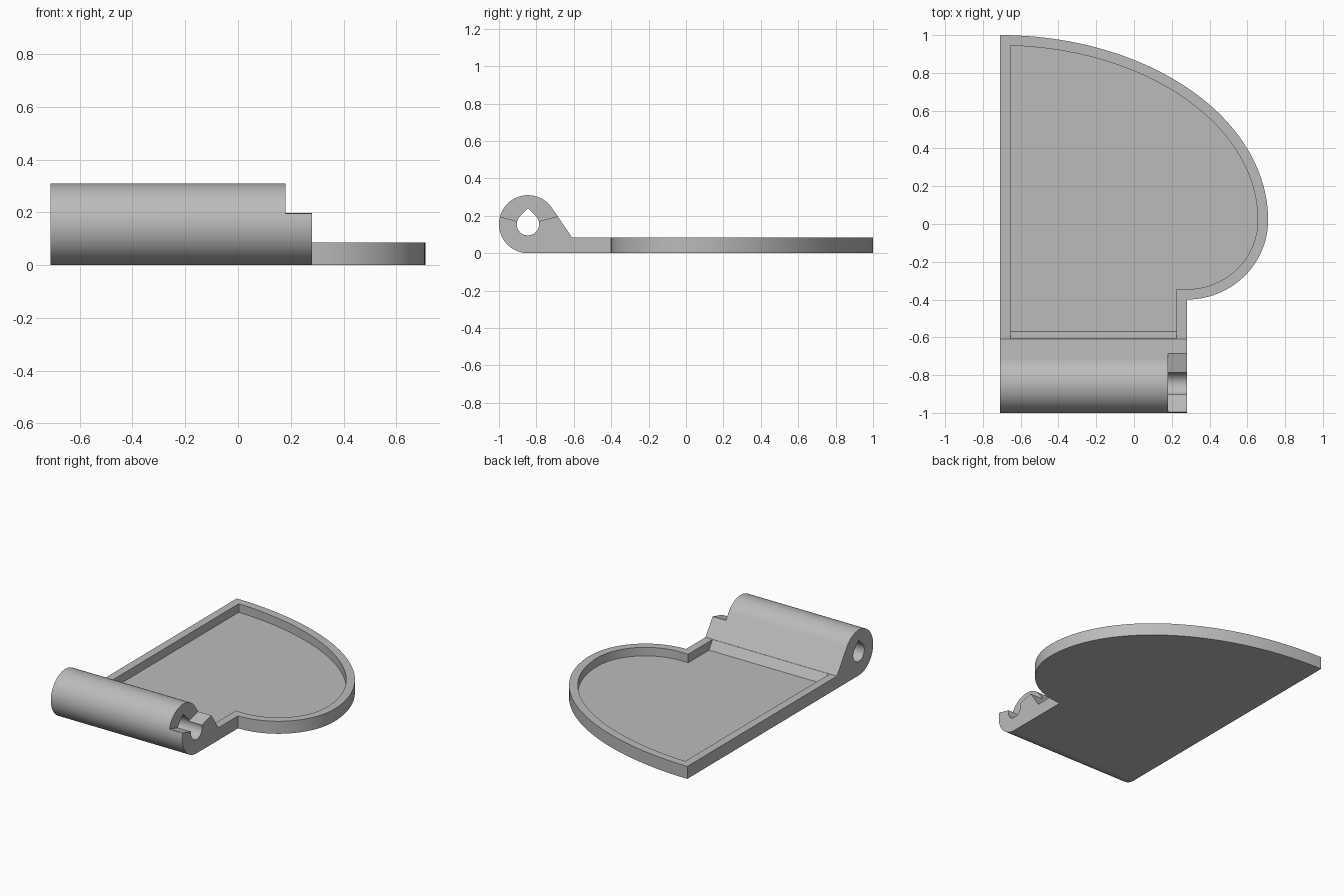
import bpy, bmesh
from math import sin, cos, pi, radians

if "Cube" in bpy.data.objects:
    bpy.data.objects.remove(bpy.data.objects["Cube"], do_unlink=True)

HALF_W = 0.71            # half width of the tray
NECK_X = 0.28            # side of the hinge neck
RIM_Z, FLOOR_Z = 0.085, 0.027
WALL = 0.055
PIN_Y, PIN_Z, KNUCKLE_R, HOLE_R = -0.845, 0.155, 0.155, 0.06

grey = bpy.data.materials.new("plain grey")
grey.use_nodes = True
colour = (0.5, 0.5, 0.5, 1)
grey.diffuse_color = colour
grey.node_tree.nodes["Principled BSDF"].inputs["Base Color"].default_value = colour


def arc(cx, cy, rx, ry, start, end, steps):
    """Points along an elliptical arc, angles in degrees."""
    angles = [radians(start + (end - start) * i / steps) for i in range(steps + 1)]
    return [(cx + rx * cos(a), cy + ry * sin(a)) for a in angles]


def prism(name, points, low, high, axis):
    """Extrude a closed outline along x (points are y, z) or z (points are x, y)."""
    bm = bmesh.new()
    place = (lambda p, h: (h, p[0], p[1])) if axis == "x" else (lambda p, h: (p[0], p[1], h))
    face = bm.faces.new([bm.verts.new(place(p, low)) for p in points])
    grown = bmesh.ops.extrude_face_region(bm, geom=[face])["geom"]
    shift = (high - low, 0, 0) if axis == "x" else (0, 0, high - low)
    bmesh.ops.translate(bm, vec=shift, verts=[g for g in grown if isinstance(g, bmesh.types.BMVert)])
    bmesh.ops.recalc_face_normals(bm, faces=bm.faces)
    mesh = bpy.data.meshes.new(name)
    bm.to_mesh(mesh)
    bm.free()
    mesh.materials.append(grey)
    obj = bpy.data.objects.new(name, mesh)
    bpy.context.collection.objects.link(obj)
    return obj


def combine(target, tool, operation):
    """Apply a boolean and discard the tool."""
    mod = target.modifiers.new("shape", "BOOLEAN")
    mod.operation, mod.object, mod.solver = operation, tool, "EXACT"
    bpy.context.view_layer.objects.active = target
    bpy.ops.object.modifier_apply(modifier=mod.name)
    bpy.data.objects.remove(tool, do_unlink=True)


# Side profile: thin plate, sloped web and round hinge knuckle
profile = arc(PIN_Y, PIN_Z, KNUCKLE_R, KNUCKLE_R, 34.5, 270, 56)
profile += [(1.1, 0), (1.1, RIM_Z), (-0.61, RIM_Z)]
cover = prism("hinged_cover", profile, -0.9, 0.9, "x")

# Plan outline: quarter ellipse, quarter circle and straight neck
outline = arc(-HALF_W, 0.02, 2 * HALF_W, 0.98, 90, 0, 48)
outline += arc(NECK_X, 0.02, HALF_W - NECK_X, 0.42, 0, -90, 24)[1:]
outline += [(NECK_X, -1.1), (-HALF_W, -1.1)]
combine(cover, prism("plan_shape", outline, -0.1, 0.5, "z"), "INTERSECT")

# Recessed floor inside the rim, ending in a ramp that follows the web
left, right = -HALF_W + WALL, NECK_X - WALL
recess = arc(-HALF_W, 0.02, 2 * HALF_W - WALL, 0.98 - WALL, 87.7, 0, 48)
recess[0] = (left, recess[0][1])
recess += arc(NECK_X, 0.02, HALF_W - NECK_X - WALL, 0.42 - WALL, 0, -90, 24)[1:]
recess += [(right, 0.02 - 0.42 + WALL), (right, -0.57), (left, -0.57)]
pocket = prism("recess", recess, FLOOR_Z, 0.1, "z")
for v in pocket.data.vertices:
    if v.co.y < -0.5 and v.co.z > 0.05:
        v.co.y = -0.617
combine(cover, pocket, "DIFFERENCE")

# Teardrop pin hole through the knuckle
hole = arc(PIN_Y, PIN_Z, HOLE_R, HOLE_R, 135, 405, 40)
hole.append((PIN_Y, PIN_Z + HOLE_R * 2 ** 0.5))
combine(cover, prism("pin_hole", hole, -1, 1, "x"), "DIFFERENCE")

# Open notch in the top of the knuckle at one end
notch = [(0, 0), (0.3, 0.08), (0.3, 0.4), (-0.3, 0.4), (-0.3, 0.08)]
notch = [(PIN_Y + y, PIN_Z + z) for y, z in notch]
combine(cover, prism("notch", notch, 0.18, 0.5, "x"), "DIFFERENCE")

# Smooth curved walls with crisp edges and flat large faces
bpy.ops.object.select_all(action="DESELECT")
cover.select_set(True)
bpy.context.view_layer.objects.active = cover
bpy.ops.object.shade_smooth_by_angle(angle=radians(25))
weighted = cover.modifiers.new("even_shading", "WEIGHTED_NORMAL")
weighted.keep_sharp = True
bpy.ops.object.modifier_apply(modifier=weighted.name)
